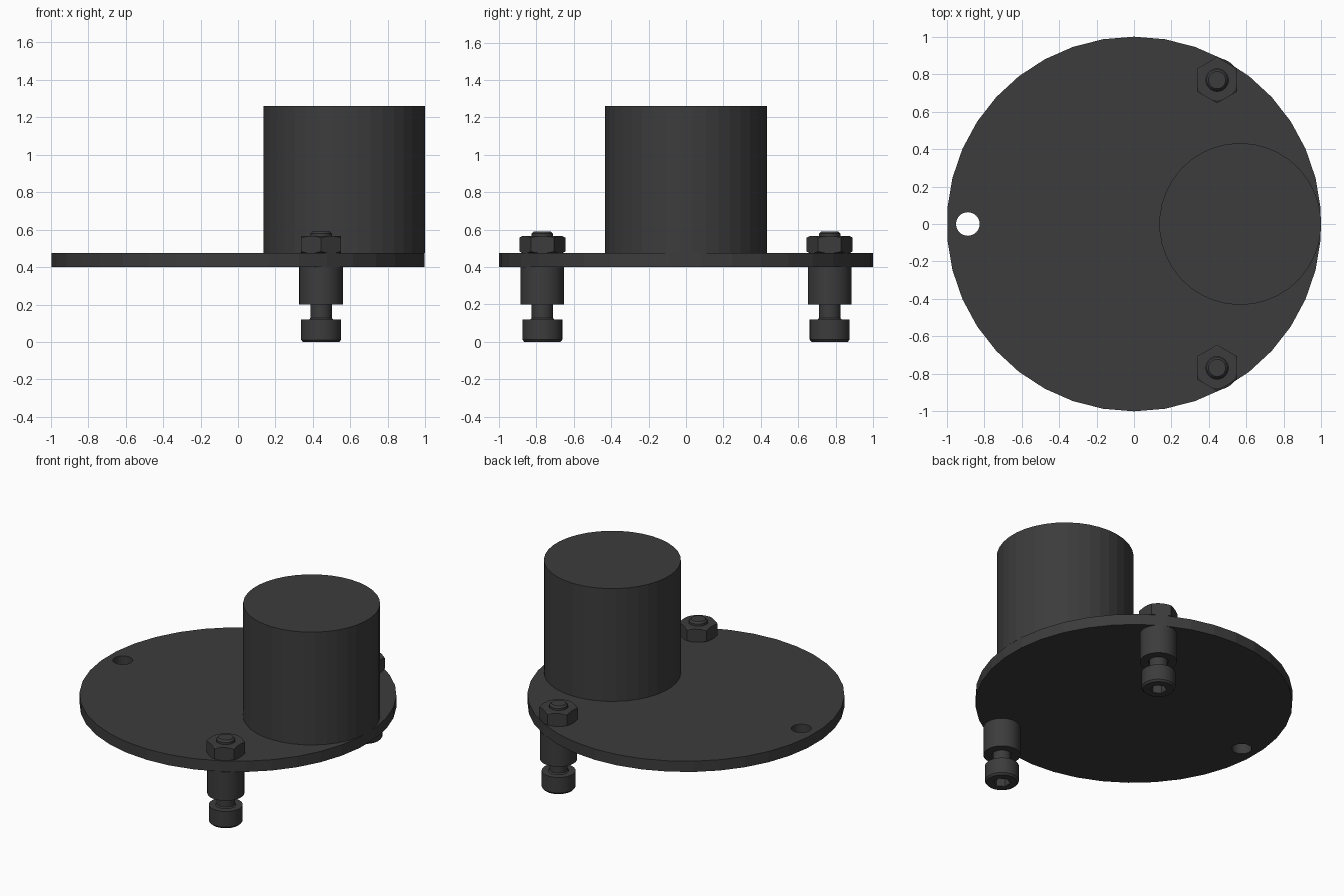
import bpy, bmesh, math

if "Cube" in bpy.data.objects:
    bpy.data.objects.remove(bpy.data.objects["Cube"])

dark = bpy.data.materials.new("dark_grey")
dark.diffuse_color = (0.045, 0.045, 0.045, 1)
dark.use_nodes = True
dark.node_tree.nodes["Principled BSDF"].inputs["Base Color"].default_value = dark.diffuse_color


def lathe(name, profile, loc, sides, closed=False, start=0.0):
    """Spin (radius, z) points round z; closed makes a hollow ring, else ends are capped."""
    bm = bmesh.new()
    rings = [[bm.verts.new((r * math.cos(start + 2 * math.pi * i / sides),
                            r * math.sin(start + 2 * math.pi * i / sides), z))
              for i in range(sides)] for r, z in profile]
    pairs = list(zip(rings, rings[1:]))
    if closed:
        pairs.append((rings[-1], rings[0]))
    else:
        bm.faces.new(rings[0])
        bm.faces.new(rings[-1])
    for a, b in pairs:
        for i in range(sides):
            j = (i + 1) % sides
            bm.faces.new((a[i], a[j], b[j], b[i]))
    bmesh.ops.recalc_face_normals(bm, faces=bm.faces)
    me = bpy.data.meshes.new(name)
    bm.to_mesh(me)
    bm.free()
    me.materials.append(dark)
    ob = bpy.data.objects.new(name, me)
    ob.location = loc
    bpy.context.collection.objects.link(ob)
    return ob


def boolean(ob, tool, op):
    """Apply a boolean and remove the tool."""
    mod = ob.modifiers.new("cut", 'BOOLEAN')
    mod.operation, mod.object, mod.solver = op, tool, 'EXACT'
    bpy.context.view_layer.objects.active = ob
    bpy.ops.object.modifier_apply(modifier=mod.name)
    bpy.data.objects.remove(tool)


def smooth(ob):
    bpy.ops.object.select_all(action='DESELECT')
    ob.select_set(True)
    bpy.context.view_layer.objects.active = ob
    bpy.ops.object.shade_smooth_by_angle(angle=math.radians(25))


# Round base plate with three mounting holes
R = 0.887
plate = lathe("base_plate", [(1, 0.40), (1, 0.475)], (0, 0, 0), 38, start=math.pi / 2)
for deg in (60, 180, 300):
    a = math.radians(deg)
    hole = lathe("hole_cutter", [(0.063, 0.3), (0.063, 0.6)],
                 (R * math.cos(a), R * math.sin(a), 0), 32)
    boolean(plate, hole, 'DIFFERENCE')

# Offset drum standing on the plate
lathe("drum", [(0.432, 0.475), (0.432, 1.26)], (0.567, 0, 0), 38, start=math.pi / 2)

# Bolt, spacer and nut on each side
for side, sign in (("front", -1), ("back", 1)):
    at = (R * 0.5, sign * R * math.sin(math.pi / 3), 0)

    # Socket head bolt
    bolt = lathe(side + "_bolt",
                 [(0.097, 0), (0.107, 0.012), (0.107, 0.12), (0.064, 0.12), (0.057, 0.128),
                  (0.057, 0.578), (0.046, 0.59)], at, 32)
    socket = lathe("socket_cutter", [(0.053, -0.1), (0.053, 0.06)], at, 6, start=math.pi / 2)
    boolean(bolt, socket, 'DIFFERENCE')
    smooth(bolt)

    # Hollow spacer below the plate
    smooth(lathe(side + "_spacer", [(0.063, 0.2), (0.117, 0.2), (0.117, 0.4), (0.063, 0.4)],
                 at, 32, closed=True))

    # Hex nut with chamfered corners
    nut = lathe(side + "_nut",
                [(0.06, 0.475), (0.108, 0.475), (0.126, 0.485), (0.126, 0.555),
                 (0.108, 0.565), (0.06, 0.565)], at, 32, closed=True)
    hexagon = lathe("hex_cutter", [(0.123, 0.4), (0.123, 0.6)], at, 6, start=math.pi / 2)
    boolean(nut, hexagon, 'INTERSECT')
